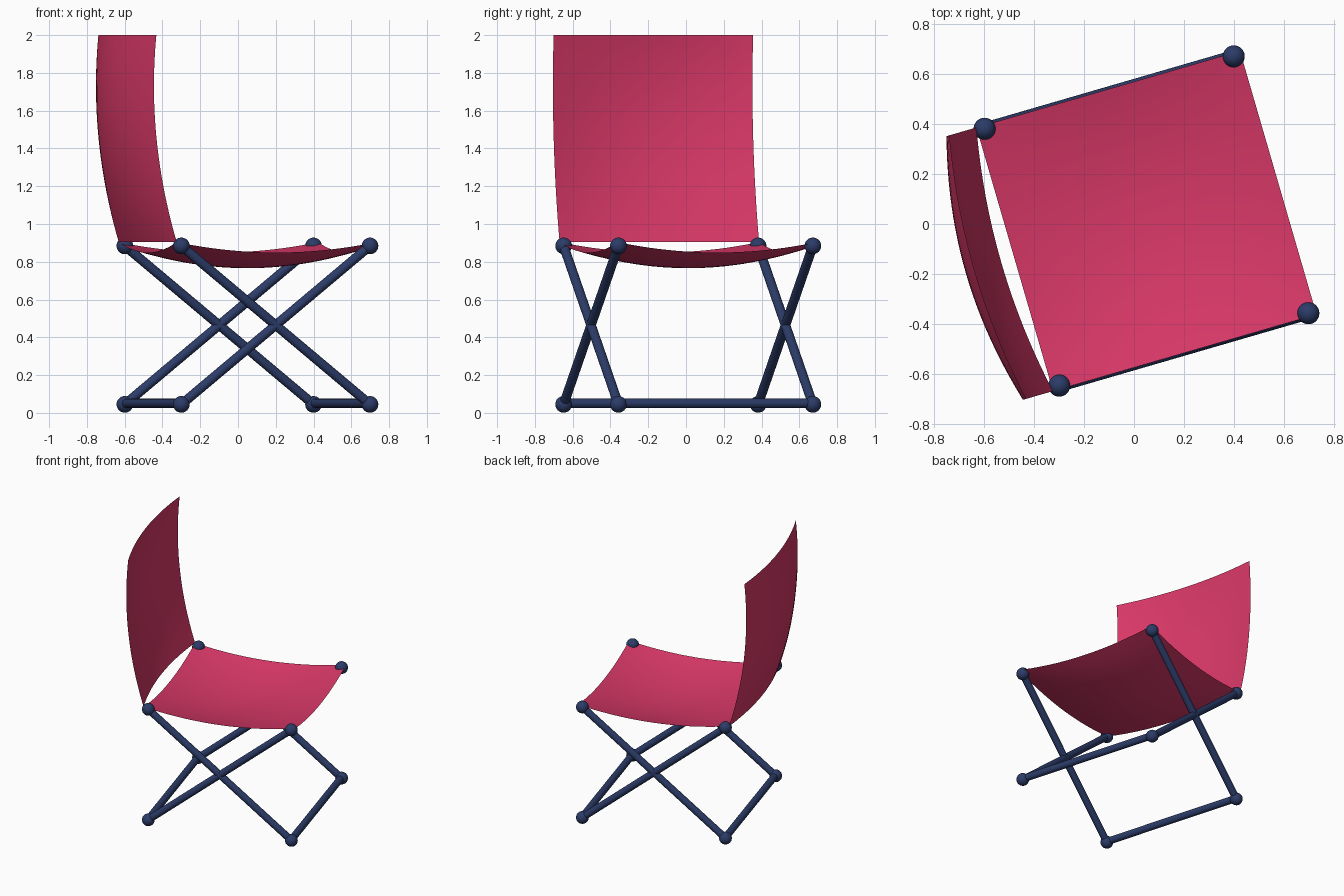
import bpy, bmesh, math
from mathutils import Vector, Matrix

if "Cube" in bpy.data.objects:
    bpy.data.objects.remove(bpy.data.objects["Cube"])

def material(name, color):
    m = bpy.data.materials.new(name)
    m.diffuse_color = color
    m.use_nodes = True
    m.node_tree.nodes["Principled BSDF"].inputs["Base Color"].default_value = m.diffuse_color
    return m

cloth = material("crimson_cloth", (0.70, 0.04, 0.14, 1))
navy = material("navy_metal", (0.025, 0.045, 0.14, 1))

# The whole chair is turned about z; parts are laid out in its own frame
TURN = Matrix.Translation((0.05, 0.012, 0)) @ Matrix.Rotation(math.radians(16.2), 4, 'Z')
HU, HV = 0.52, 0.536          # half spacing of the joints
LOW, HIGH = 0.045, 0.884      # joint heights
PANEL = 0.55                  # half size of the cloth panels

def finish(ob, name, mat):
    ob.name = name
    ob.data.materials.append(mat)
    for p in ob.data.polygons:
        p.use_smooth = True

def ball(name, p):
    bpy.ops.mesh.primitive_uv_sphere_add(radius=0.044, segments=32, ring_count=16, location=TURN @ p)
    finish(bpy.context.object, name, navy)

def rod(name, a, b):
    a, b = TURN @ a, TURN @ b
    d = b - a
    bpy.ops.mesh.primitive_cylinder_add(radius=0.025, depth=d.length, vertices=32, location=(a + b) / 2)
    ob = bpy.context.object
    ob.rotation_euler = d.to_track_quat('Z', 'Y').to_euler()
    finish(ob, name, navy)
    bpy.ops.object.shade_smooth_by_angle()

def sag(s, t):
    # depth of the cloth below its corners, s and t in -1..1
    a, b = 1 - s * s, 1 - t * t
    return 0.055 * (a + b) + 0.028 * a * b

def panel(name, place):
    bm = bmesh.new()
    bmesh.ops.create_grid(bm, x_segments=24, y_segments=24, size=1)
    for v in bm.verts:
        v.co = TURN @ place(v.co.x, v.co.y)
    me = bpy.data.meshes.new(name)
    bm.to_mesh(me)
    bm.free()
    ob = bpy.data.objects.new(name, me)
    bpy.context.collection.objects.link(ob)
    finish(ob, name, cloth)

def joint(u, v, z):
    return Vector((u * HU, v * HV, z))

# Joint balls
for u in (-1, 1):
    for v in (-1, 1):
        side = ("left" if u < 0 else "right") + ("_front" if v < 0 else "_back")
        ball("foot_ball_" + side, joint(u, v, LOW))
        ball("top_ball_" + side, joint(u, v, HIGH))

# Crossed legs at front and back
for v, side in ((-1, "front"), (1, "back")):
    for u in (-1, 1):
        rod(f"{side}_cross_leg", joint(u, v, LOW), joint(-u, v, HIGH))

# Floor bars joining the feet
for u, side in ((-1, "left"), (1, "right")):
    rod(f"{side}_floor_bar", joint(u, -1, LOW + 0.005), joint(u, 1, LOW + 0.005))

# Sagging seat
panel("seat", lambda s, t: Vector((s * PANEL, t * PANEL, 0.904 - sag(s, t))))

# Backrest, leaning back and bulging away from the seat
panel("backrest", lambda s, t: Vector((
    -PANEL - 0.056 * (1 - s) - sag(s, t), t * PANEL, 1.4525 - s * 0.5475)))
